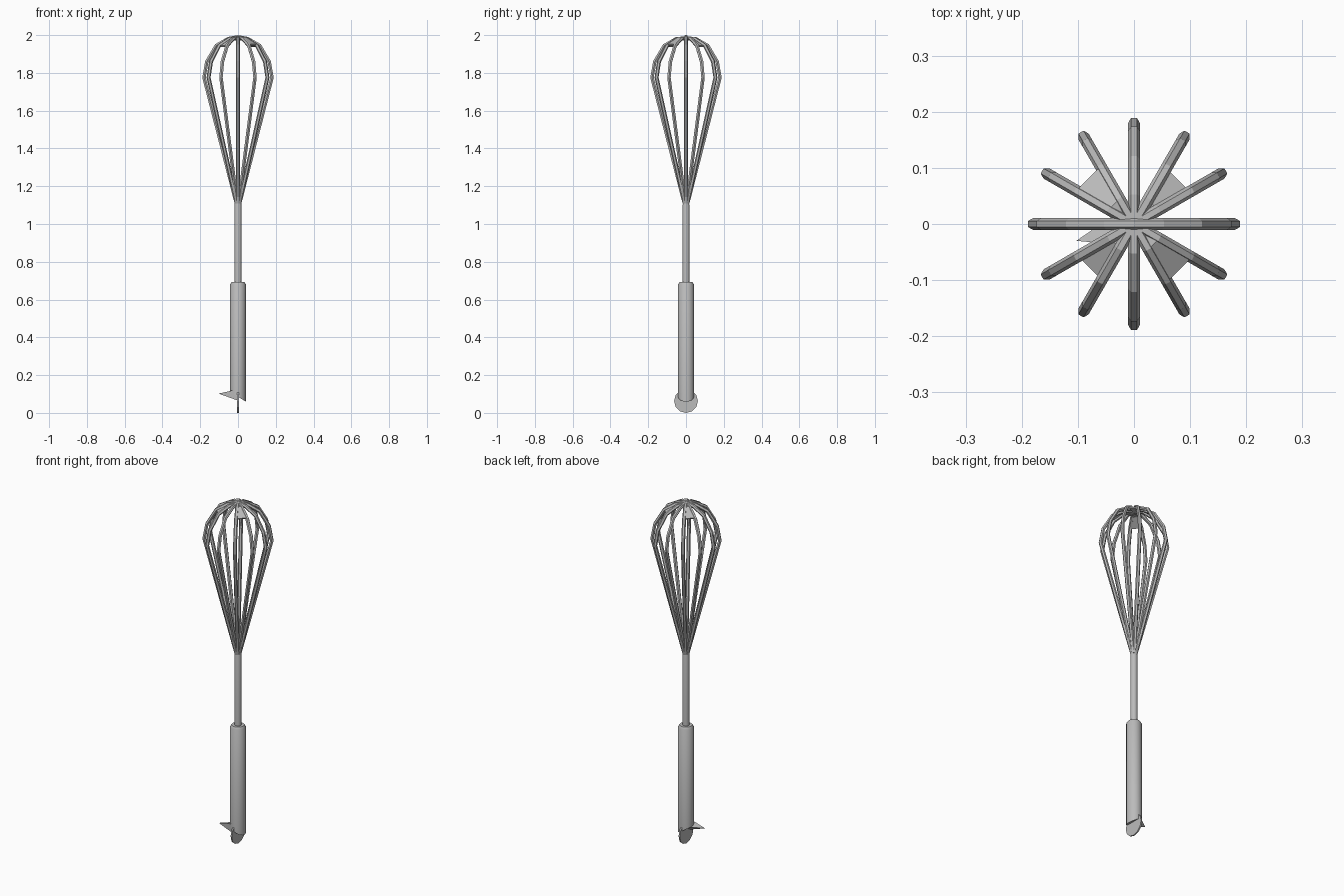
import bpy, bmesh, math
from mathutils import Vector, Matrix

if "Cube" in bpy.data.objects:
    bpy.data.objects.remove(bpy.data.objects["Cube"])

steel = bpy.data.materials.new("brushed_steel_grey")
steel.use_nodes = True
steel.diffuse_color = (0.5, 0.5, 0.5, 1)
steel.node_tree.nodes["Principled BSDF"].inputs["Base Color"].default_value = (0.5, 0.5, 0.5, 1)


def finish(name, bm, smooth=False):
    bmesh.ops.recalc_face_normals(bm, faces=bm.faces)
    mesh = bpy.data.meshes.new(name)
    bm.to_mesh(mesh)
    bm.free()
    mesh.materials.append(steel)
    obj = bpy.data.objects.new(name, mesh)
    bpy.context.collection.objects.link(obj)
    if smooth:
        bpy.ops.object.select_all(action='DESELECT')
        obj.select_set(True)
        bpy.context.view_layer.objects.active = obj
        bpy.ops.object.shade_smooth_by_angle(angle=math.radians(40))
    return obj


def lathe(bm, profile, sides):
    """Stack rings of (radius, height) and cap both ends."""
    rings = []
    for r, z in profile:
        rings.append([bm.verts.new((r * math.cos(a), r * math.sin(a), z))
                      for a in (math.tau * i / sides for i in range(sides))])
    for low, high in zip(rings, rings[1:]):
        for i in range(sides):
            j = (i + 1) % sides
            bm.faces.new((low[i], low[j], high[j], high[i]))
    bm.faces.new(rings[0])
    bm.faces.new(rings[-1])
    return rings


# Handle, with its lower end cut on a slant
bm = bmesh.new()
rings = lathe(bm, [(0.042, 0.085), (0.042, 0.68), (0.034, 0.693)], 16)
for v in rings[0]:
    v.co.z -= 0.6 * v.co.x
finish("handle", bm, True)

# Slim shaft between handle and wires
bm = bmesh.new()
lathe(bm, [(0.019, 0.68), (0.019, 1.10), (0.014, 1.125)], 10)
finish("shaft", bm, True)

# Flat hanging tab under the handle
bm = bmesh.new()
bmesh.ops.create_cone(bm, cap_ends=True, segments=12, radius1=0.063, radius2=0.063, depth=0.008,
                      matrix=Matrix.Translation((0, 0, 0.063)) @ Matrix.Rotation(math.pi / 2, 4, 'Y'))
finish("hanging_tab", bm)

# Pointed spur at the handle's lower end
bm = bmesh.new()
tip, *base = [bm.verts.new(p) for p in
              ((-0.103, -0.03, 0.102), (-0.015, -0.038, 0.122), (-0.015, 0.03, 0.11), (0.0, -0.036, 0.065))]
bm.faces.new(base)
for i in range(3):
    bm.faces.new((tip, base[i], base[(i + 1) % 3]))
finish("handle_spur", bm)

# Six wire loops, each making two ribs of the balloon
RIB = [(0.009, 1.11), (0.18, 1.775), (0.165, 1.86), (0.115, 1.945), (0.05, 1.982)]
for k in range(6):
    angle = k * math.pi / 6
    lift = 0.008 if k == 0 else 0.0
    points = [(-r, z) for r, z in RIB] + [(0, 1.983 + lift)] + RIB[::-1]
    curve = bpy.data.curves.new("wire_loop", 'CURVE')
    curve.dimensions = '3D'
    curve.bevel_depth = 0.0105
    curve.bevel_resolution = 1
    curve.use_fill_caps = True
    spline = curve.splines.new('POLY')
    spline.points.add(len(points) - 1)
    for p, (r, z) in zip(spline.points, points):
        p.co = (r * math.cos(angle), r * math.sin(angle), z, 1)
    spline.use_smooth = False
    curve.materials.append(steel)
    wire = bpy.data.objects.new(f"wire_loop_{k + 1}", curve)
    bpy.context.collection.objects.link(wire)

# Four small webs joining neighbouring ribs near the crown
for k in range(4):
    bm = bmesh.new()
    outline = []
    for deg, rib in ((30, RIB[::-1][:2]), (60, RIB[1:][::-1][:2][::-1])):
        a = math.radians(deg if k in (0, 2) else 180 - deg) + (math.pi if k > 1 else 0)
        outline += [Vector((r * math.cos(a), r * math.sin(a), z)) for r, z in rib]
    outline.append(Vector((0, 0, 1.978)))
    face = bm.faces.new([bm.verts.new(p) for p in outline])
    bmesh.ops.triangulate(bm, faces=[face])
    bmesh.ops.solidify(bm, geom=bm.faces[:], thickness=0.008)
    finish(f"crown_web_{k + 1}", bm)
